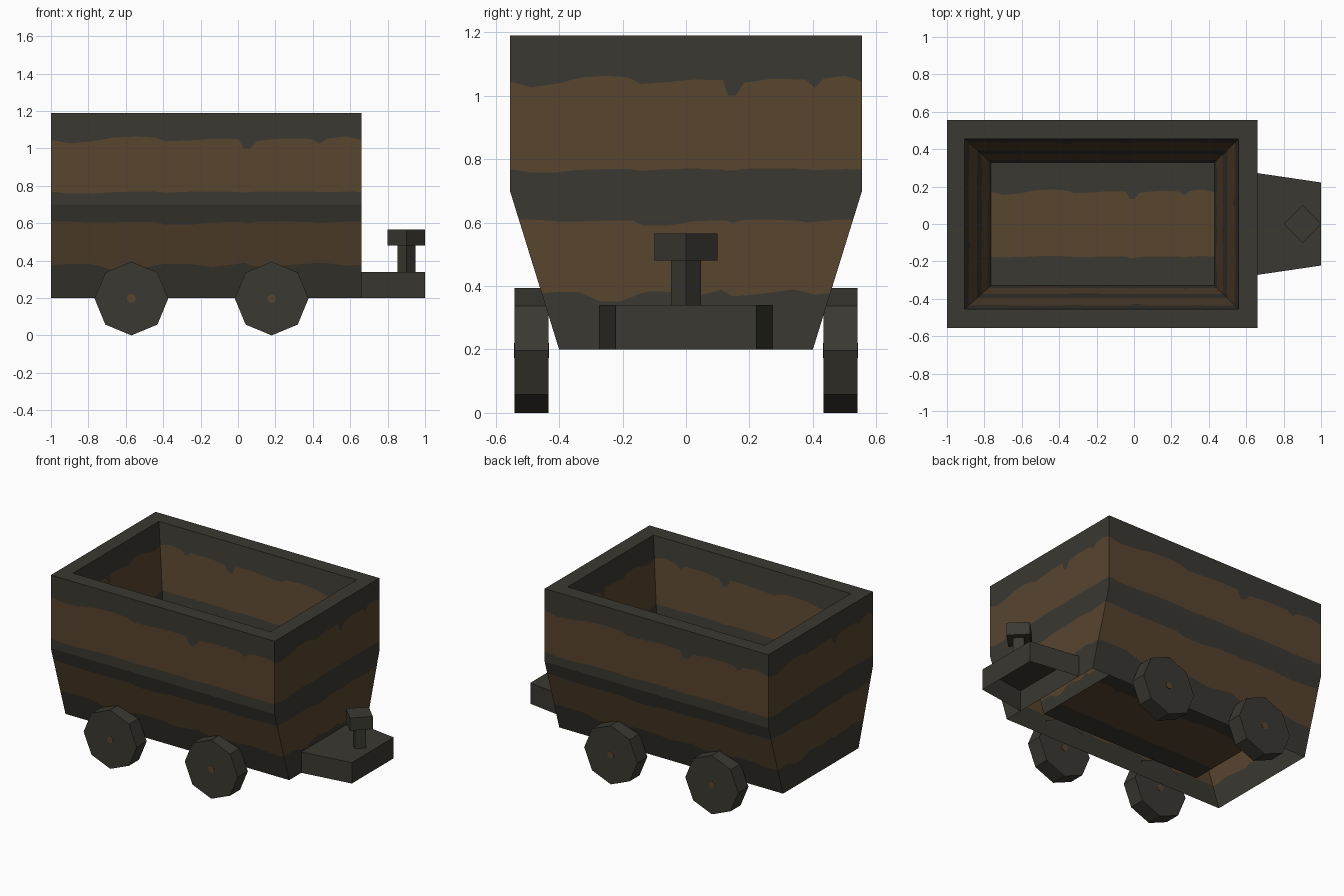
import bpy, bmesh, math
from mathutils import Matrix

if "Cube" in bpy.data.objects:
    bpy.data.objects.remove(bpy.data.objects["Cube"])


def material(name, rgb):
    m = bpy.data.materials.new(name)
    m.diffuse_color = (*rgb, 1)
    m.use_nodes = True
    m.node_tree.nodes["Principled BSDF"].inputs["Base Color"].default_value = m.diffuse_color
    return m


IRON = material("dark iron", (0.042, 0.040, 0.031))
RUST = material("rust brown", (0.098, 0.058, 0.028))


def finish(bm, name):
    me = bpy.data.meshes.new(name)
    bm.to_mesh(me)
    bm.free()
    me.materials.append(IRON)
    me.materials.append(RUST)
    ob = bpy.data.objects.new(name, me)
    bpy.context.collection.objects.link(ob)
    return ob


# Wavy band edge: (fraction along a side, height offset), with drips
WAVE = [(0, 0), (.06, -.018), (.13, -.008), (.2, .012), (.27, .018), (.34, .012),
        (.37, -.008), (.45, -.002), (.52, .006), (.605, .004), (.62, -.045),
        (.64, -.045), (.665, -.004), (.74, .008), (.84, .006), (.865, -.02),
        (.89, .008), (.95, .018)]
N = len(WAVE)


def outer_rect(z):
    return -1.0, 0.66, 0.4 + 0.155 * min(1, (z - 0.2) / 0.5)


def inner_rect(z):
    t = (1.19 - z) / 0.9
    return -0.905 + 0.14 * t, 0.56 - 0.13 * t, 0.455 - 0.125 * t


def ring(bm, rect, z, amp, shift):
    """Ring of vertices round the tub, wavy in height by amp."""
    verts = []
    for side in range(4):
        for i, (f, _) in enumerate(WAVE):
            h = z + amp * WAVE[(i + shift) % N][1]
            x0, x1, w = rect(h)
            c = [(x0, -w), (x1, -w), (x1, w), (x0, w)]
            a, b = c[side], c[(side + 1) % 4]
            verts.append(bm.verts.new((a[0] + (b[0] - a[0]) * f,
                                       a[1] + (b[1] - a[1]) * f, h)))
    return verts


# Tub: outer skin up, over the rim, inner skin down; the base is open
# (profile, height, waviness, wave shift, colour of the band after it)
LEVELS = [(outer_rect, .2, 0, 0, 0), (outer_rect, .378, .6, 7, 1),
          (outer_rect, .605, .3, 4, 0), (outer_rect, .7, 0, 0, 0),
          (outer_rect, .767, .2, 9, 1), (outer_rect, 1.045, 1, 0, 0),
          (outer_rect, 1.19, 0, 0, 0), (inner_rect, 1.19, 0, 0, 0),
          (inner_rect, 1.045, 1, 0, 1), (inner_rect, .767, .2, 9, 0),
          (inner_rect, .605, .3, 4, 1), (inner_rect, .378, .6, 7, 0),
          (inner_rect, .29, 0, 0, 0)]
bm = bmesh.new()
prev = None
for rect, z, amp, shift, col in LEVELS:
    cur = ring(bm, rect, z, amp, shift)
    if prev:
        for i in range(len(cur)):
            j = (i + 1) % len(cur)
            bm.faces.new((prev[i], prev[j], cur[j], cur[i])).material_index = band
    prev, band = cur, col

# Tub floor: a rust strip between two iron strips
rows = []
for y, amp in ((-.33, 0), (-.175, .2), (.17, .8), (.33, 0)):
    pts = WAVE + [(1, 0)]
    rows.append([bm.verts.new((-.765 + 1.195 * f, y + amp * d, .29)) for f, d in pts])
for k in range(3):
    for i in range(N):
        f = bm.faces.new((rows[k][i], rows[k][i + 1], rows[k + 1][i + 1], rows[k + 1][i]))
        f.material_index = int(k == 1)
finish(bm, "tub")


def prism(name, pts, z0, z1, closed=True):
    """Upright prism; open below unless closed."""
    bm = bmesh.new()
    lo = [bm.verts.new((x, y, z0)) for x, y in pts]
    hi = [bm.verts.new((x, y, z1)) for x, y in pts]
    bm.faces.new(hi)
    if closed:
        bm.faces.new(lo[::-1])
    n = len(pts)
    for i in range(n):
        j = (i + 1) % n
        bm.faces.new((lo[i], lo[j], hi[j], hi[i]))
    return finish(bm, name)


def diamond(r):
    return [(.9 + r, 0), (.9, r), (.9 - r, 0), (.9, -r)]


# Hitch plate with its pin
prism("hitch_plate", [(.66, -.272), (1, -.222), (1, .222), (.66, .272)], .2, .34, False)
prism("hitch_pin", diamond(.048), .34, .48)
prism("hitch_pin_cap", diamond(.1), .48, .565)


# Octagonal wheels with small rust hub plates on both faces
def disc(name, x, y, r, depth, col):
    bm = bmesh.new()
    bmesh.ops.create_cone(bm, cap_ends=True, segments=8, radius1=r, radius2=r, depth=depth,
                          matrix=Matrix.Translation((x, y, .197)) @ Matrix.Rotation(math.pi / 2, 4, 'X'))
    for f in bm.faces:
        f.material_index = col
    # put a corner exactly at the bottom
    low = min((v.co.z for v in bm.verts))
    if low > .197 - r * .97:
        bmesh.ops.rotate(bm, verts=bm.verts, cent=(x, y, .197),
                         matrix=Matrix.Rotation(math.pi / 8, 3, 'Y'))
    return finish(bm, name)


for end, x in (("rear", -.57), ("lead", .18)):
    for side, s in (("near", -1), ("far", 1)):
        disc(f"{end}_{side}_wheel", x, s * .487, .197, .106, 0)
        disc(f"{end}_{side}_hub", x, s * .487, .024, .110, 1)
